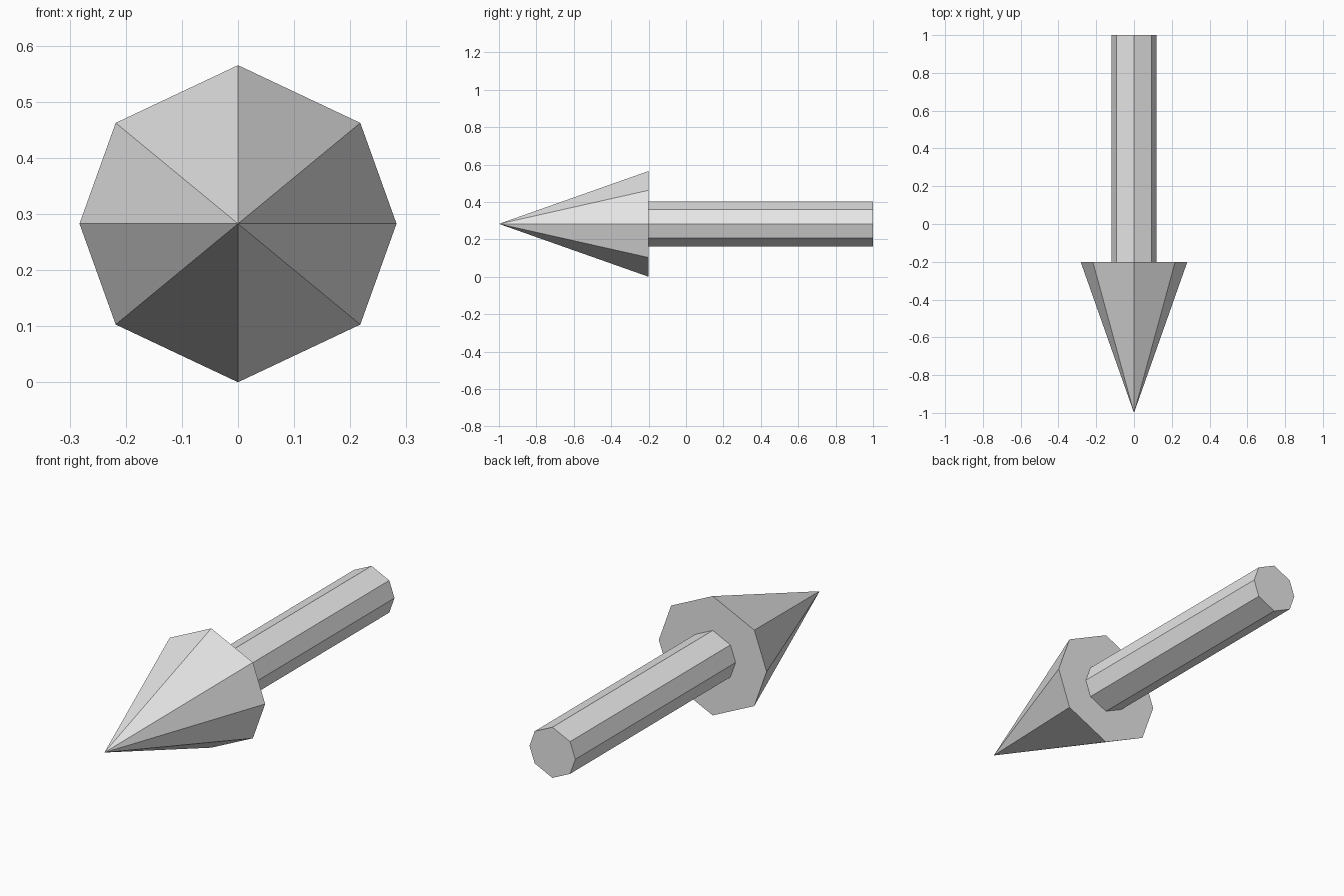
import bpy
import bmesh
from math import cos, sin, radians

cube = bpy.data.objects.get("Cube")
if cube:
    bpy.data.objects.remove(cube, do_unlink=True)

CENTRE_Z = 0.2825
HEAD_RADIUS = 0.2825
SHAFT_RADIUS = 0.12
# Slightly uneven octagon: diagonal corners sit nearer the horizontal axis
DIAGONAL = 39.5
ANGLES = [0, DIAGONAL, 90, 180 - DIAGONAL, 180, 180 + DIAGONAL, 270, 360 - DIAGONAL]

grey = bpy.data.materials.new("light grey")
grey.use_nodes = True
grey.diffuse_color = (0.8, 0.8, 0.8, 1)
grey.node_tree.nodes["Principled BSDF"].inputs["Base Color"].default_value = (0.8, 0.8, 0.8, 1)


def ring(bm, radius, y):
    """Octagonal ring of vertices across the y axis."""
    return [bm.verts.new((radius * cos(radians(a)), y, CENTRE_Z + radius * sin(radians(a))))
            for a in ANGLES]


def finish(bm, name):
    bmesh.ops.recalc_face_normals(bm, faces=bm.faces)
    mesh = bpy.data.meshes.new(name)
    bm.to_mesh(mesh)
    bm.free()
    mesh.materials.append(grey)
    bpy.context.collection.objects.link(bpy.data.objects.new(name, mesh))


# Arrow head: pointed cone with a flat base
bm = bmesh.new()
tip = bm.verts.new((0, -1, CENTRE_Z))
base = ring(bm, HEAD_RADIUS, -0.2)
bm.faces.new(base)
for i, v in enumerate(base):
    bm.faces.new((base[i - 1], v, tip))
finish(bm, "arrow_head")

# Shaft: straight octagonal rod running back from the head
bm = bmesh.new()
near, far = ring(bm, SHAFT_RADIUS, -0.2 - 0.01), ring(bm, SHAFT_RADIUS, 1)
bm.faces.new(near)
bm.faces.new(far)
for i in range(len(near)):
    bm.faces.new((near[i - 1], near[i], far[i], far[i - 1]))
finish(bm, "arrow_shaft")
